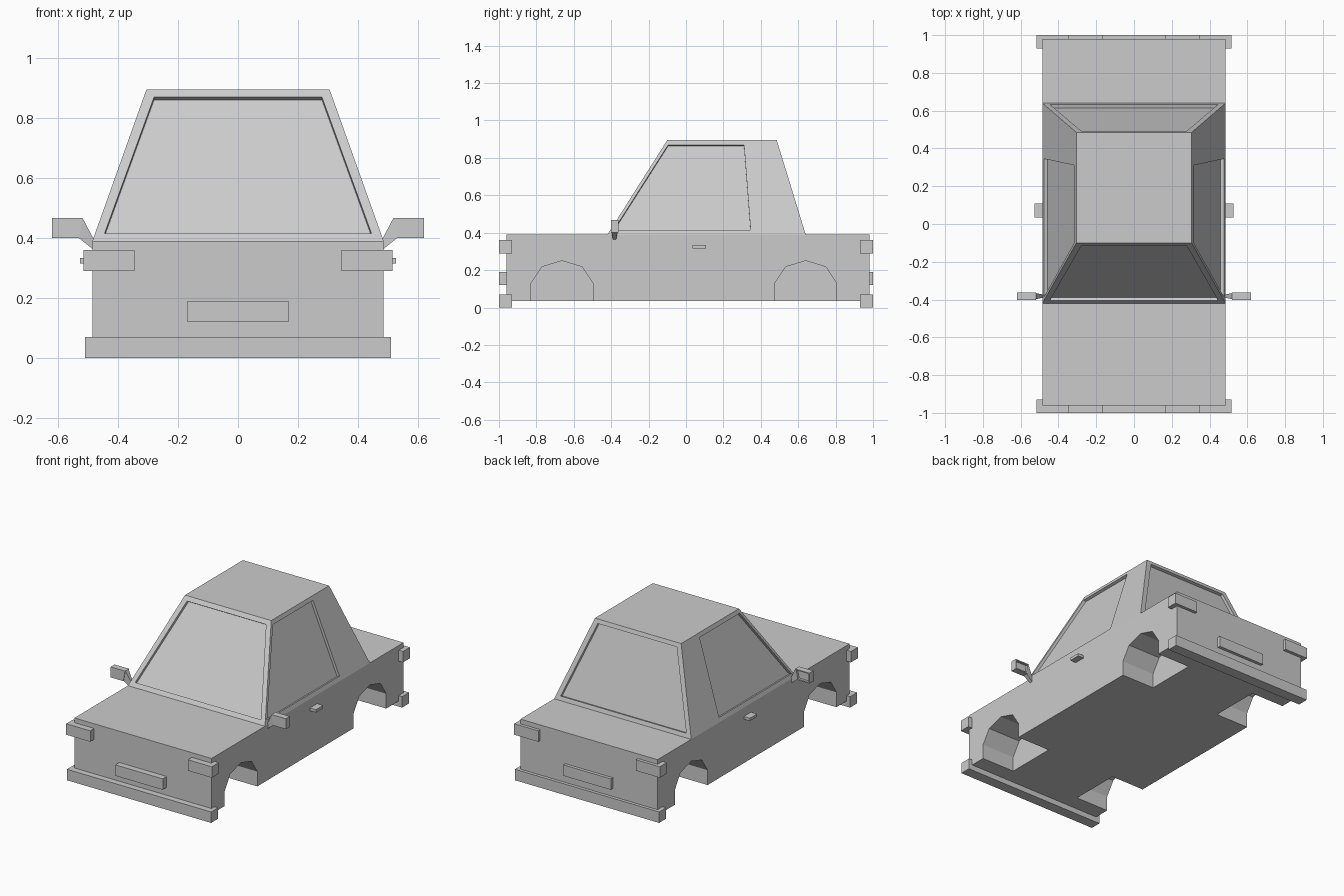
import bpy, bmesh
from mathutils import Vector

cube = bpy.data.objects.get("Cube")
if cube:
    bpy.data.objects.remove(cube, do_unlink=True)

paint = bpy.data.materials.new("plain_grey")
paint.use_nodes = True
paint.diffuse_color = (0.6, 0.6, 0.6, 1)
paint.node_tree.nodes["Principled BSDF"].inputs["Base Color"].default_value = (0.6, 0.6, 0.6, 1)


def loft_mesh(ring_a, ring_b):
    """Closed solid between two rings with equal point counts."""
    bm = bmesh.new()
    a = [bm.verts.new(p) for p in ring_a]
    b = [bm.verts.new(p) for p in ring_b]
    n = len(a)
    bm.faces.new(a)
    bm.faces.new(b)
    for i in range(n):
        j = (i + 1) % n
        bm.faces.new((a[i], a[j], b[j], b[i]))
    bmesh.ops.recalc_face_normals(bm, faces=bm.faces)
    bm.normal_update()
    return bm


def finish(name, bm):
    mesh = bpy.data.meshes.new(name)
    bm.to_mesh(mesh)
    bm.free()
    mesh.materials.append(paint)
    ob = bpy.data.objects.new(name, mesh)
    bpy.context.collection.objects.link(ob)
    return ob


def rect(x0, x1, y0, y1, z):
    return [(x0, y0, z), (x1, y0, z), (x1, y1, z), (x0, y1, z)]


def box(name, x, y, z):
    return finish(name, loft_mesh(rect(*x, *y, z[0]), rect(*x, *y, z[1])))


def recess(bm, face, depth):
    """Push a face inward, leaving straight walls around it."""
    push = face.normal * -depth
    new = bmesh.ops.extrude_discrete_faces(bm, faces=[face])["faces"][0]
    bmesh.ops.translate(bm, verts=new.verts, vec=push)


# Lower body with four faceted wheel arches
body = box("body", (-0.485, 0.485), (-0.96, 0.98), (0.035, 0.39))
half_arch = [(0.165, -0.05), (0.165, 0.13), (0.108, 0.217)]
arch = half_arch + [(0, 0.25)] + [(-y, z) for y, z in reversed(half_arch)]
for side in (-1, 1):
    for centre in (-0.663, 0.64):
        cutter = finish("arch_cutter", loft_mesh(
            [(side * 0.25, centre + y, z) for y, z in arch],
            [(side * 0.6, centre + y, z) for y, z in arch]))
        cutter.hide_render = True
        mod = body.modifiers.new("arch", "BOOLEAN")
        mod.operation = "DIFFERENCE"
        mod.solver = "EXACT"
        mod.object = cutter
        bpy.context.view_layer.objects.active = body
        bpy.ops.object.modifier_apply(modifier=mod.name)
        bpy.data.objects.remove(cutter, do_unlink=True)

# Tapered cabin with a recessed window on each side
low = [Vector(p) for p in rect(-0.485, 0.485, -0.42, 0.64, 0.39)]
top = [Vector(p) for p in rect(-0.305, 0.305, -0.10, 0.485, 0.895)]
cabin = loft_mesh(low, top)
cabin.faces.ensure_lookup_table()
screen = [(0.033, 0.05), (0.967, 0.05), (0.945, 0.95), (0.055, 0.95)]
door = [(0.018, 0.05), (0.723, 0.05), (0.70, 0.95), (0.034, 0.95)]
windows = [(0, 1, screen), (1, 2, door), (3, 2, screen), (0, 3, door)]
for i, j, outline in windows:
    corners = [low[i], low[j], top[j], top[i]]
    middle = sum(corners, Vector()) / 4
    face = min(cabin.faces, key=lambda f: (f.calc_center_median() - middle).length)
    bmesh.ops.inset_individual(cabin, faces=[face], thickness=0.01)
    for v in face.verts:
        k = min(range(4), key=lambda c: (corners[c] - v.co).length)
        u, h = outline[k]
        v.co = low[i].lerp(low[j], u).lerp(top[i].lerp(top[j], u), h)
    face.normal_update()
    recess(cabin, face, 0.018)
floor = [f for f in cabin.faces if f.normal.z < -0.99 and f.calc_center_median().z < 0.4]
bmesh.ops.delete(cabin, geom=floor, context="FACES_ONLY")
finish("cabin", cabin)

# Bumpers, number plates and lamps at both ends
for end, s in (("front", -1), ("rear", 1)):
    wrap = sorted((s * 0.93, s))
    box(end + "_bumper", (-0.51, 0.51), wrap, (0, 0.07))
    box(end + "_plate", (-0.168, 0.168), wrap, (0.12, 0.19))
    for side, x in (("left", (0.345, 0.515)), ("right", (-0.515, -0.345))):
        box(f"{end}_{side}_lamp", x, wrap, (0.29, 0.36))

# Door handles and wing mirrors
for side, s in (("left", 1), ("right", -1)):
    box(side + "_door_handle", sorted((s * 0.47, s * 0.527)), (0.035, 0.108), (0.315, 0.333))

    outline = [(0.53, 0.40), (0.62, 0.40), (0.62, 0.467), (0.518, 0.467)]
    mirror = loft_mesh([(s * x, -0.402, z) for x, z in outline],
                       [(s * x, -0.362, z) for x, z in outline])
    glass = max(mirror.faces, key=lambda f: f.normal.y)
    bmesh.ops.inset_individual(mirror, faces=[glass], thickness=0.01)
    recess(mirror, glass, 0.015)
    finish(side + "_mirror", mirror)

    finish(side + "_mirror_arm", loft_mesh(
        [(s * 0.48, y, z) for y, z in ((-0.39, 0.36), (-0.374, 0.36), (-0.374, 0.395), (-0.39, 0.395))],
        [(s * x, y, z) for x, y, z in ((0.53, -0.398, 0.40), (0.53, -0.366, 0.40),
                                       (0.518, -0.366, 0.467), (0.518, -0.398, 0.467))]))
